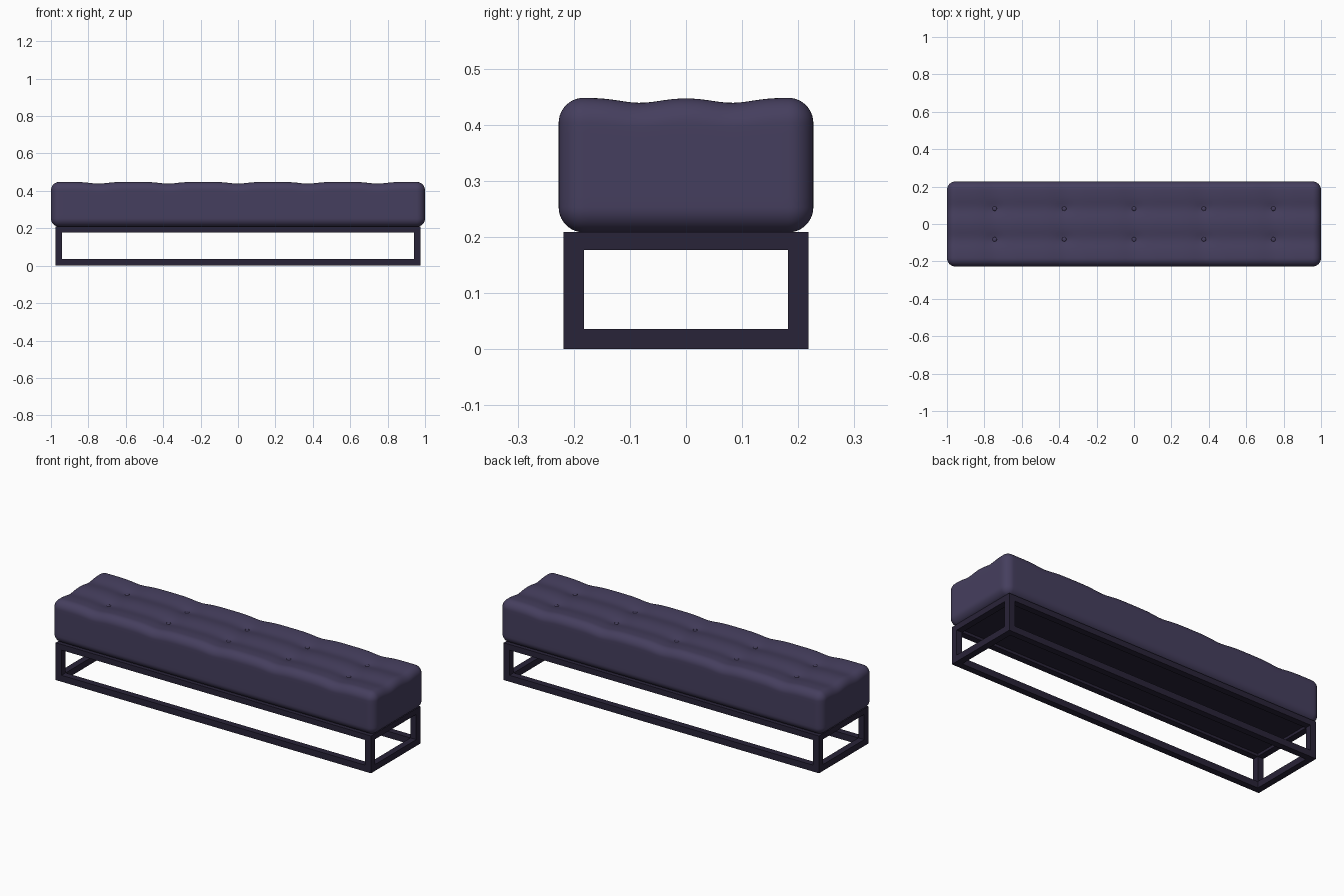
import bpy, bmesh
from math import exp, tan, pi
from mathutils import Vector

if "Cube" in bpy.data.objects:
    bpy.data.objects.remove(bpy.data.objects["Cube"])


def material(name, color):
    m = bpy.data.materials.new(name)
    m.diffuse_color = (*color, 1)
    m.use_nodes = True
    m.node_tree.nodes["Principled BSDF"].inputs["Base Color"].default_value = m.diffuse_color
    return m


FABRIC = material("dark_violet_fabric", (0.060, 0.049, 0.112))
METAL = material("dark_frame", (0.022, 0.017, 0.040))
BUTTON_X = [-0.745, -0.373, 0, 0.373, 0.745]
BUTTON_Y = [-0.082, 0.082]
HALF = Vector((1.0, 0.227, 0.12))
MID_Z, RADIUS = 0.328, 0.045


def add_object(name, bm, mat):
    mesh = bpy.data.meshes.new(name)
    bm.to_mesh(mesh)
    bm.free()
    mesh.materials.append(mat)
    obj = bpy.data.objects.new(name, mesh)
    bpy.context.collection.objects.link(obj)
    return obj


def box(name, lo, hi, mat):
    lo, hi = Vector(lo), Vector(hi)
    bm = bmesh.new()
    bmesh.ops.create_cube(bm, size=1)
    for v in bm.verts:
        v.co = (lo + hi) / 2 + v.co * (hi - lo)
    return add_object(name, bm, mat)


def tuft_depth(x, y):
    across = sum(exp(-((x - b) / 0.065) ** 2) for b in BUTTON_X)
    along = sum(exp(-((y - b) / 0.05) ** 2) for b in BUTTON_Y)
    pinch = sum(exp(-((x - a) ** 2 + (y - b) ** 2) / 0.03 ** 2)
                for a in BUTTON_X for b in BUTTON_Y)
    return 0.009 * across + 0.009 * along + 0.005 * pinch


def cushion_point(p):
    # round the box edges, then press the tufting into the top
    core = Vector([max(-h + RADIUS, min(h - RADIUS, c)) for c, h in zip(p, HALF)])
    out = p - core
    if out.length > 0:
        p = core + out.normalized() * RADIUS
    t = max(0, min(1, (p.z + 0.02) / 0.12))
    p.z -= tuft_depth(p.x, p.y) * t * t * (3 - 2 * t)
    return p + Vector((0, 0, MID_Z))


# Cushion: box cut into a grid, rounded and tufted
bm = bmesh.new()
bmesh.ops.create_cube(bm, size=2)
for v in bm.verts:
    v.co = v.co * HALF
for axis, steps in enumerate((90, 30, 8)):
    inner = HALF[axis] - RADIUS
    cuts = [-inner + 2 * inner * i / steps for i in range(steps + 1)]
    for k in range(1, 5):
        d = inner + RADIUS * tan(pi / 4 * k / 5)
        cuts += [d, -d]
    normal = Vector([float(i == axis) for i in range(3)])
    for c in cuts:
        bmesh.ops.bisect_plane(bm, geom=bm.verts[:] + bm.edges[:] + bm.faces[:],
                               plane_co=normal * c, plane_no=normal)
for v in bm.verts:
    v.co = cushion_point(v.co.copy())
for f in bm.faces:
    f.smooth = True
add_object("cushion", bm, FABRIC)

# Buttons: flattened domes sitting in the dimples
for i, x in enumerate(BUTTON_X):
    for j, y in enumerate(BUTTON_Y):
        bm = bmesh.new()
        bmesh.ops.create_uvsphere(bm, u_segments=16, v_segments=8, radius=0.012)
        z = MID_Z + HALF.z - tuft_depth(x, y) + 0.001
        for v in bm.verts:
            v.co = Vector((x, y, z)) + v.co * Vector((1, 1, 0.35))
        for f in bm.faces:
            f.smooth = True
        add_object(f"button_{i + 1}_{j + 1}", bm, FABRIC)

# Frame: corner legs, then rails at floor and seat level
X, Y, T, TOP = 0.977, 0.218, 0.036, 0.209
for sx, xn in ((-1, "left"), (1, "right")):
    for sy, yn in ((-1, "front"), (1, "back")):
        xs, ys = sorted((sx * X, sx * (X - T))), sorted((sy * Y, sy * (Y - T)))
        box(f"{yn}_{xn}_leg", (xs[0], ys[0], 0), (xs[1], ys[1], TOP), METAL)
for zn, z0, z1 in (("bottom", 0, 0.036), ("top", 0.177, TOP)):
    for s, xn, yn in ((-1, "left", "front"), (1, "right", "back")):
        ys = sorted((s * Y, s * (Y - T)))
        box(f"{zn}_{yn}_rail", (-X + T, ys[0], z0), (X - T, ys[1], z1), METAL)
        xs = sorted((s * X, s * (X - T)))
        box(f"{zn}_{xn}_rail", (xs[0], -Y + T, z0), (xs[1], Y - T, z1), METAL)

# Support board inside the top rails
box("seat_board", (-X + T, -Y + T, 0.192), (X - T, Y - T, TOP), METAL)
